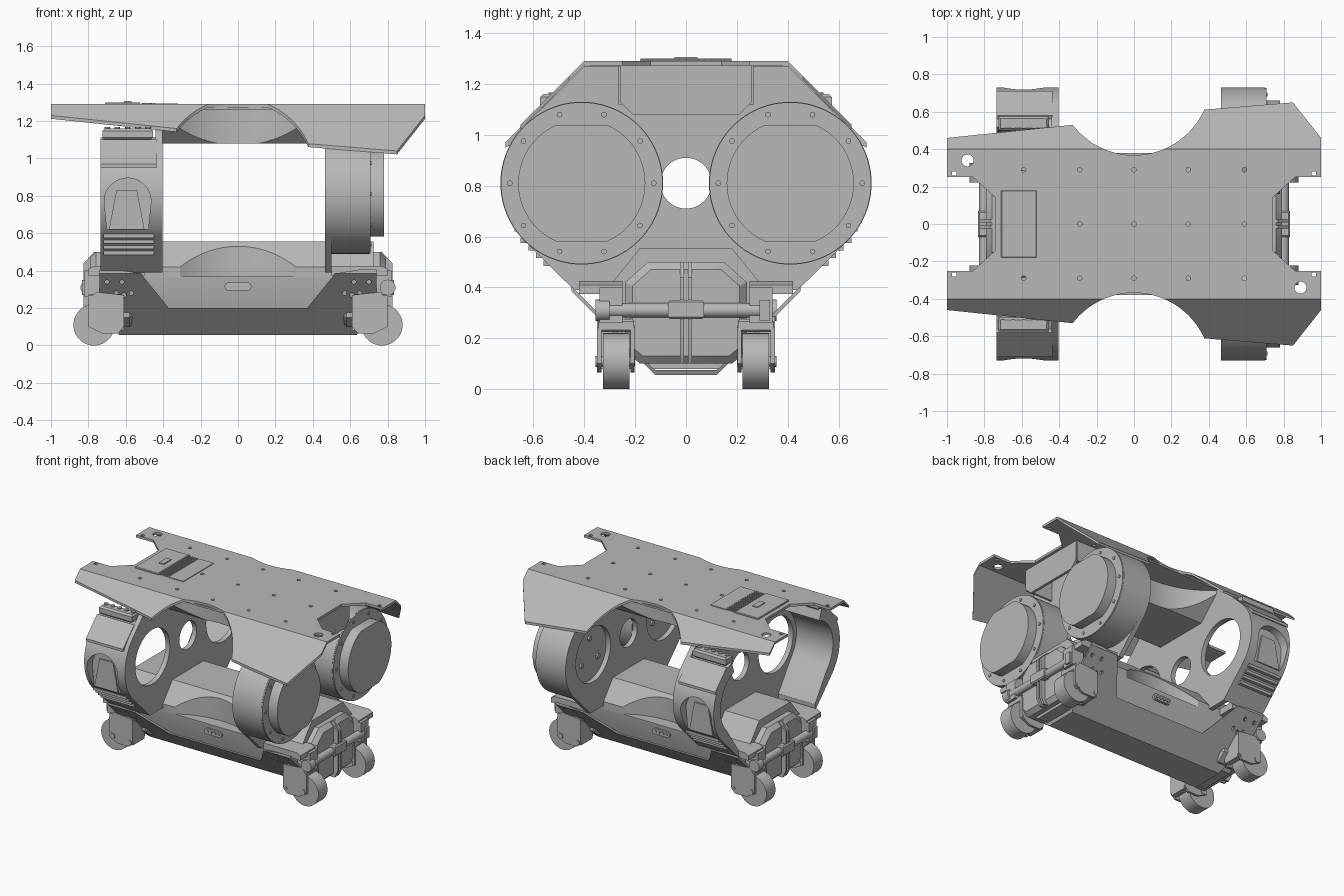
import bpy, bmesh
from math import cos, sin, pi, radians

if "Cube" in bpy.data.objects:
    bpy.data.objects.remove(bpy.data.objects["Cube"])

grey = bpy.data.materials.new("plain_grey")
grey.use_nodes = True
COLOUR = (0.48, 0.48, 0.48, 1)
grey.diffuse_color = COLOUR
grey.node_tree.nodes["Principled BSDF"].inputs["Base Color"].default_value = COLOUR

AXLE_Y, AXLE_Z = 0.41, 0.81     # drum centres


def finish(ob):
    ob.data.materials.clear()
    ob.data.materials.append(grey)
    ob.data.shade_smooth()
    ob.data.set_sharp_from_angle(angle=radians(30))
    return ob


def prism(name, pts, axis, a, b, bevel=0, segments=1):
    """Extrude a flat outline along an axis, from a to b."""
    place = {"x": lambda p, t: (t, p[0], p[1]),
             "y": lambda p, t: (p[0], t, p[1]),
             "z": lambda p, t: (p[0], p[1], t)}[axis]
    bm = bmesh.new()
    ends = [[bm.verts.new(place(p, t)) for p in pts] for t in (a, b)]
    bm.faces.new(ends[0])
    bm.faces.new(ends[1])
    for i in range(len(pts)):
        j = (i + 1) % len(pts)
        bm.faces.new((ends[0][i], ends[0][j], ends[1][j], ends[1][i]))
    if bevel:
        rims = [e for e in bm.edges if len({v in ends[0] for v in e.verts}) == 1]
        bmesh.ops.bevel(bm, geom=rims, offset=bevel, segments=segments,
                        profile=0.5, affect="EDGES")
    bmesh.ops.recalc_face_normals(bm, faces=bm.faces)
    me = bpy.data.meshes.new(name)
    bm.to_mesh(me)
    bm.free()
    ob = bpy.data.objects.new(name, me)
    bpy.context.scene.collection.objects.link(ob)
    return finish(ob)


def arc(c, r, start, end, n):
    return [(c[0] + r * cos(radians(start + (end - start) * i / n)),
             c[1] + r * sin(radians(start + (end - start) * i / n))) for i in range(n + 1)]


def cyl(name, c, r, axis, a, b, n=48, **kw):
    return prism(name, arc(c, r, 0, 360, n)[:-1], axis, a, b, **kw)


def box(name, x0, x1, y0, y1, z0, z1, **kw):
    return prism(name, [(x0, y0), (x1, y0), (x1, y1), (x0, y1)], "z", z0, z1, **kw)


def mirror(half):
    """Close a half outline by reflecting its first coordinate."""
    return half + [(-u, v) for u, v in reversed(half)]


def cut(ob, cutters, op="DIFFERENCE"):
    for c in cutters:
        c.hide_render = True
        m = ob.modifiers.new("cut", "BOOLEAN")
        m.object, m.operation, m.solver = c, op, "EXACT"
    bpy.context.view_layer.update()
    me = bpy.data.meshes.new_from_object(
        ob.evaluated_get(bpy.context.evaluated_depsgraph_get()))
    ob.modifiers.clear()
    ob.data = me
    for c in cutters:
        bpy.data.objects.remove(c)
    return finish(ob)


def bent_sheet(name, half, dz, x0, x1):
    pts = mirror(half)
    return prism(name, pts + [(u, v + dz) for u, v in reversed(pts)], "x", x0, x1)


# Bent top plate with side scoops and holes
top = bent_sheet("top_plate", [(0.68, 1.01), (0.4, 1.29)], -0.018, -1.1, 1.1)
side = [(-0.74, 0.14), (-0.86, 0.25), (-1, 0.25), (-1, 0.46), (-0.33, 0.53),
        (0.36, 0.61), (0.85, 0.65), (1, 0.46), (1, 0.25), (0.86, 0.25), (0.74, 0.14)]
outline = side + [(x, -y) for x, y in reversed(side)]
cut(top, [prism("outline", outline, "z", 0.9, 1.4)], "INTERSECT")
holes = [cyl("scoop", (0, s * 0.78), 0.412, "z", 0.9, 1.4, 96) for s in (1, -1)]
holes += [cyl("hole", (x, y), 0.012, "z", 1.2, 1.4, 16)
          for x in (-0.59, -0.29, 0, 0.29, 0.59) for y in (-0.29, 0, 0.29)
          if (x, y) != (-0.59, 0)]
holes += [cyl("hole", (s * 0.89, -s * 0.34), 0.032, "z", 1.2, 1.4, 24) for s in (1, -1)]
holes += [box("hole", x - 0.012, x + 0.012, y - 0.012, y + 0.012, 1.2, 1.4)
          for x in (-0.96, 0.96) for y in (-0.27, 0.27)]
cut(top, holes)

# Control pad on the top plate
box("pad", -0.71, -0.52, -0.18, 0.18, 1.285, 1.3, bevel=0.004)
box("pad_screen", -0.44, -0.32, -0.175, 0.175, 1.285, 1.295)
box("pad_switch", -0.61, -0.57, -0.045, 0.045, 1.295, 1.306)
for col in range(4):
    for row in range(14):
        cyl("pad_key", (-0.505 + col * 0.019, -0.165 + row * 0.0254), 0.008,
            "z", 1.285, 1.297, 8)

# Beam under the top plate, and the open frame at its end
beam_half = [(0.21, 1.08), (0.26, 1.13), (0.38, 1.25), (0.38, 1.275)]
beam = prism("top_beam", mirror(beam_half), "x", -0.43, 0.48)
cut(beam, [cyl("scoop", (0, s * 0.78), 0.58, "z", 1, 1.262, 96) for s in (1, -1)])
prism("frame_end", mirror([(0.21, 1.08), (0.26, 1.13), (0.26, 1.275)]), "x", 0.7, 0.72)
for s in (1, -1):
    box("frame_side", 0.49, 0.71, s * 0.25, s * 0.265, 1.12, 1.275)

# Upright end plates
plate_half = ([(0.3, 0.39), (0.44, 0.39)] + arc((AXLE_Y, AXLE_Z), 0.32, -45, 45, 24)
              + [(0.4, 1.27)])
for name, x0, x1 in (("left_upright", 0.465, 0.5), ("right_upright", -0.44, -0.405)):
    plate = prism(name, mirror(plate_half), "x", x0, x1)
    cut(plate, [cyl("hole", (s * AXLE_Y, AXLE_Z), 0.2, "x", x0 - 0.1, x1 + 0.1)
                for s in (1, -1)] + [cyl("hole", (0, AXLE_Z), 0.1, "x", x0 - 0.1, x1 + 0.1)])

for s in (1, -1):
    c = (s * AXLE_Y, AXLE_Z)

    # Motor drum with a flattened cap
    cyl("drum", c, 0.32, "x", 0.499, 0.7, 96)
    cyl("drum_rim", c, 0.318, "x", 0.7, 0.708, 96)
    cap = arc(c, 0.25, -66, 66, 24) + arc(c, 0.25, 114, 246, 24)
    prism("drum_cap", cap, "x", 0.7, 0.78)
    for y, z in arc(c, 0.283, 0, 324, 9):
        cyl("drum_bolt", (y, z), 0.011, "x", 0.7, 0.714, 12)
    for y, z in arc(c, 0.11, 90, 330, 2):
        cyl("drum_back_bolt", (y, z), 0.018, "x", 0.485, 0.51, 12)

    # Curved guard with an arched pocket
    guard = ([(0.44, 0.39)] + arc((AXLE_Y, AXLE_Z), 0.32, -45, 70, 30)
             + arc((AXLE_Y, AXLE_Z), 0.24, 70, -45, 30) + [(0.44, 0.44)])
    shell = prism("guard", [(s * y, z) for y, z in guard], "x", -0.735, -0.42)
    arch = [(-0.7, 0.62), (-0.48, 0.62)] + arc((-0.59, 0.77), 0.125, 0, 180, 20)
    cut(shell, [prism("pocket", arch, "y", s * 0.665, s * 0.9)])
    prism("guard_pocket_panel", [(-0.69, 0.62), (-0.5, 0.62), (-0.54, 0.83), (-0.65, 0.83)],
          "y", s * 0.65, s * 0.675)
    for z in (0.495, 0.525, 0.555, 0.585):
        prism("guard_slat", [(s * (z + 0.02), z - 0.01), (s * (z + 0.065), z - 0.01),
                             (s * (z + 0.065), z + 0.01), (s * (z + 0.02), z + 0.01)],
              "x", -0.72, -0.45)
    prism("guard_panel", [(s * y, z) for y, z in
                          ((0.56, 1.09), (0.69, 0.96), (0.71, 0.95), (0.71, 0.97), (0.58, 1.1))],
          "x", -0.735, -0.435)
    box("guard_handle", -0.725, -0.455, s * 0.5, s * 0.575, 1.1, 1.16, bevel=0.012)
    for i in range(5):
        cyl("guard_handle_stud", (-0.7 + i * 0.055, s * 0.525), 0.015, "z", 1.15, 1.167, 12)

# Bent lower tray with cut-down sides and bolt holes
tray = bent_sheet("tray", [(0.45, 0.385), (0.12, 0.055)], 0.02, -0.8, 0.8)
tray_side = mirror([(0.62, 0.03), (0.74, 0.25), (0.74, 0.42), (0.52, 0.385), (0.37, 0.2)])
cut(tray, [prism("outline", tray_side, "y", -0.6, 0.6)], "INTERSECT")
cut(tray, [cyl("hole", (s * x, z), 0.011, "y", -0.6, 0.6, 12) for s in (1, -1)
           for x, z in ((0.57, 0.28), (0.61, 0.27), (0.65, 0.28), (0.62, 0.34), (0.7, 0.34))])

# Inner body sitting in the tray
body = prism("inner_body", mirror([(0.13, 0.08), (0.25, 0.2), (0.29, 0.36),
                                   (0.29, 0.42), (0.18, 0.555)]), "x", -0.72, 0.725)
cut(body, [cyl("scoop", (0, s * 0.78), 0.58, "z", 0.37, 0.7, 96) for s in (1, -1)])
for s in (1, -1):
    prism("side_slot", arc((0.05, 0.315), 0.022, -90, 90, 8)
          + arc((-0.05, 0.315), 0.022, 90, 270, 8), "y", s * 0.26, s * 0.293)
    for i in range(4):
        cyl("side_slot_stud", (-0.045 + i * 0.03, 0.315), 0.012, "y", s * 0.27, s * 0.3, 12)

for e in (1, -1):
    # Chamfered end box with ribs and a crossbar
    prism("end_box", mirror([(0.18, 0.1), (0.24, 0.15), (0.24, 0.42), (0.15, 0.5)]),
          "x", e * 0.55, e * 0.79, bevel=0.03)
    for y in (-0.016, 0.016):
        prism("end_rib", [(e * 0.7, 0.1), (e * 0.8, 0.1), (e * 0.825, 0.15),
                          (e * 0.825, 0.44), (e * 0.77, 0.5), (e * 0.7, 0.5)],
              "y", y - 0.008, y + 0.008)
    cyl("crossbar", (e * 0.8, 0.31), 0.028, "y", -0.33, 0.33, 24)
    box("crossbar_clamp", e * 0.75, e * 0.835, -0.07, 0.07, 0.275, 0.35, bevel=0.008)
    cyl("crossbar_knob", (e * 0.8, 0.31), 0.042, "y", -e * 0.3, -e * 0.355, 24)
    box("crossbar_block", e * 0.765, e * 0.835, e * 0.29, e * 0.33, 0.27, 0.35)
    for s in (1, -1):
        # Shoulder rail
        prism("shoulder", [(e * 0.5, 0.375), (e * 0.8, 0.375), (e * 0.8, 0.41),
                           (e * 0.77, 0.425), (e * 0.5, 0.425)], "y", s * 0.25, s * 0.42)
        prism("corner_bracket", [(e * 0.72, 0.26), (e * 0.82, 0.26), (e * 0.82, 0.4),
                                 (e * 0.72, 0.4)], "y", s * 0.25, s * 0.34)
        # Caster wheel in its fork
        cyl("wheel", (e * 0.77, 0.11), 0.11, "y", s * 0.222, s * 0.326, 40,
            bevel=0.048, segments=6)
        cyl("axle", (e * 0.77, 0.11), 0.02, "y", s * 0.2, s * 0.355, 16)
        fork = [(e * x, z) for x, z in ((0.61, 0.1), (0.64, 0.065), (0.73, 0.065),
                                        (0.8, 0.1), (0.8, 0.24), (0.76, 0.285), (0.61, 0.27))]
        for y in (0.203, 0.333):
            prism("fork_side", fork, "y", s * y, s * (y + 0.016))
        box("fork_top", e * 0.62, e * 0.8, s * 0.205, s * 0.345, 0.225, 0.275, bevel=0.008)
        box("fork_back", e * 0.61, e * 0.65, s * 0.21, s * 0.34, 0.08, 0.25)
        cyl("fork_bolt", (e * 0.63, 0.1), 0.012, "y", s * 0.34, s * 0.355, 12)
